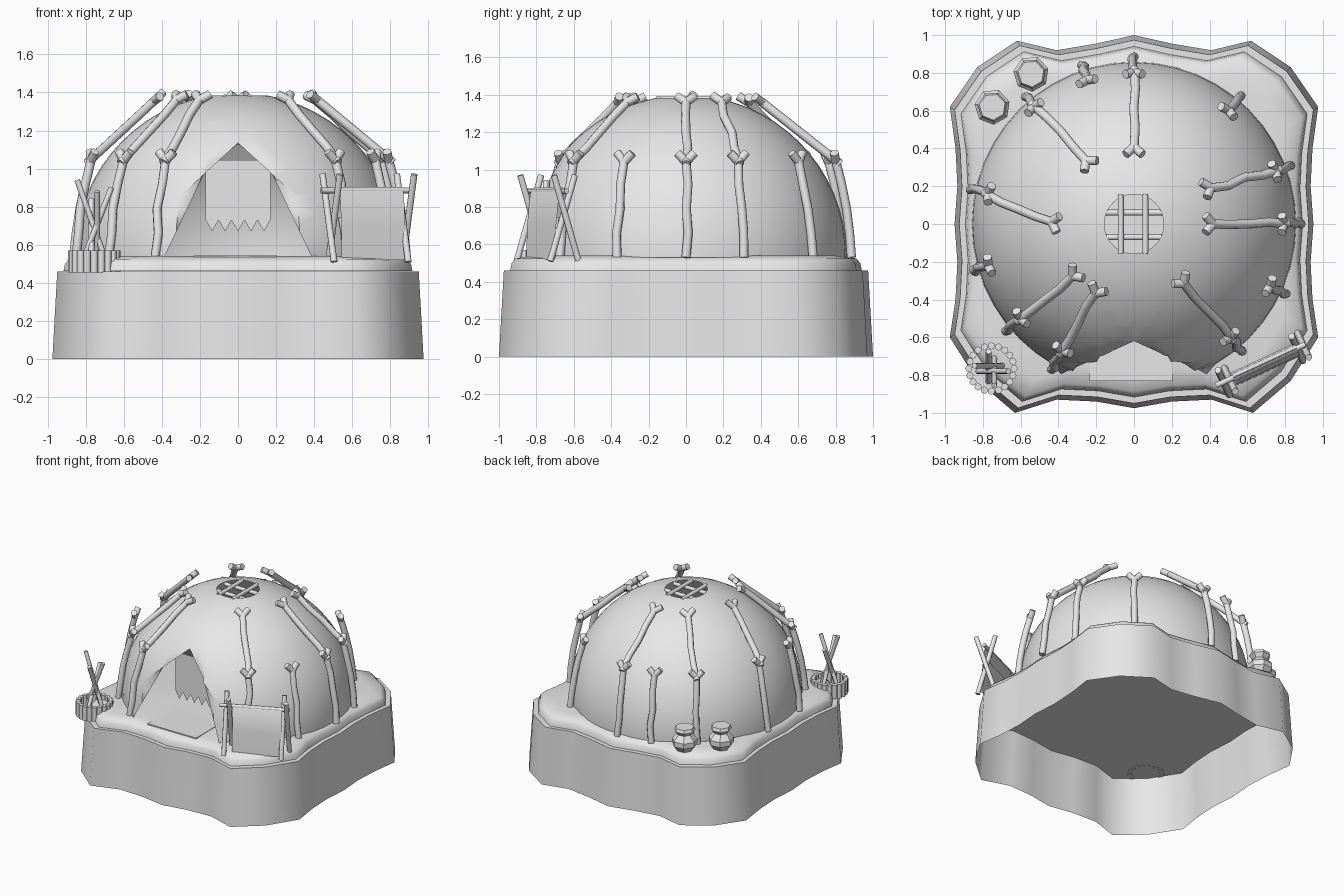
import bpy, bmesh, math, random
from mathutils import Vector

random.seed(4)
cube = bpy.data.objects.get("Cube")
if cube:
    bpy.data.objects.remove(cube, do_unlink=True)

clay = bpy.data.materials.new("plain_grey")
clay.use_nodes = True
GREY = (0.8, 0.8, 0.8, 1)
clay.diffuse_color = GREY
clay.node_tree.nodes["Principled BSDF"].inputs["Base Color"].default_value = GREY


def finish(obj, angle=None):
    obj.data.materials.clear()
    obj.data.materials.append(clay)
    bpy.ops.object.select_all(action='DESELECT')
    obj.select_set(True)
    bpy.context.view_layer.objects.active = obj
    if angle:
        bpy.ops.object.shade_smooth_by_angle(angle=math.radians(angle))
    return obj


def mesh_object(name, bm, angle=None):
    mesh = bpy.data.meshes.new(name)
    bm.to_mesh(mesh)
    bm.free()
    obj = bpy.data.objects.new(name, mesh)
    bpy.context.collection.objects.link(obj)
    return finish(obj, angle)


def rods(name, paths, radius, sides=2):
    """Round rods along point lists, joined in one mesh."""
    curve = bpy.data.curves.new(name, 'CURVE')
    curve.dimensions = '3D'
    curve.bevel_depth = radius
    curve.bevel_resolution = sides
    curve.use_fill_caps = True
    for path in paths:
        spline = curve.splines.new('POLY')
        spline.points.add(len(path) - 1)
        for point, co in zip(spline.points, path):
            point.co = (*co, 1)
    obj = bpy.data.objects.new(name, curve)
    bpy.context.collection.objects.link(obj)
    finish(obj)
    bpy.ops.object.convert(target='MESH')
    return finish(bpy.context.object, 50)


def loft(bm, rings, close=True):
    """Skin between rings of points."""
    loops = [[bm.verts.new(p) for p in ring] for ring in rings]
    n = len(loops[0])
    for low, high in zip(loops, loops[1:]):
        for i in range(n if close else n - 1):
            j = (i + 1) % n
            bm.faces.new((low[i], low[j], high[j], high[i]))
    return loops


# Rocky base: wavy outline, open underneath, with a soft raised top
half = [(0, 1), (.2, .955), (.41, .92), (.62, .97), (.83, .83), (.975, .62),
        (.945, .4), (.935, .2), (.95, 0), (.935, -.2), (.945, -.4), (.975, -.6),
        (.83, -.83), (.63, -1), (.41, -.93), (.2, -.94), (0, -.975)]
outline = (half + [(-x, y) for x, y in half[-2:0:-1]])[::-1]
layers = {"base": [(1, 0), (.974, .46)],
          "raised_ground": [(.94, .461), (.932, .5), (.91, .525), (.82, .54)]}
for name, profile in layers.items():
    bm = bmesh.new()
    loops = loft(bm, [[(x * s, y * s, z) for x, y in outline] for s, z in profile])
    bm.faces.new(loops[-1])
    mesh_object(name, bm, 65)

# Dome with smoke hole and pointed doorway
R, FLOOR = .858, .54
bm = bmesh.new()
bmesh.ops.create_uvsphere(bm, u_segments=48, v_segments=32, radius=R)
bmesh.ops.translate(bm, verts=bm.verts, vec=(0, 0, FLOOR))
for z, up in ((FLOOR - .01, -1), (1.383, 1)):
    bmesh.ops.bisect_plane(bm, geom=bm.verts[:] + bm.edges[:] + bm.faces[:], plane_co=(0, 0, z),
                           plane_no=(0, 0, up), clear_outer=True)
door_lines = []
for a, b in (((.39, .53), (.18, .97)), ((.18, .97), (0, 1.135))):
    for side in (1, -1):
        co = Vector((b[0] * side, 0, b[1]))
        no = Vector((abs(a[1] - b[1]) * side, 0, abs(a[0] - b[0]))).normalized()
        door_lines.append((co, no))
        front = [f for f in bm.faces if f.calc_center_median().y < 0]
        geom = set(front) | {e for f in front for e in f.edges} | {v for f in front for v in f.verts}
        bmesh.ops.bisect_plane(bm, geom=list(geom), plane_co=co, plane_no=no)
door = [f for f in bm.faces if f.calc_center_median().y < 0
        and all((f.calc_center_median() - co).dot(no) < 0 for co, no in door_lines)]
bmesh.ops.delete(bm, geom=door, context='FACES')
# Pull the door rim onto two straight panels
for v in bm.verts:
    on_line = any(abs((v.co - co).dot(no)) < .002 for co, no in door_lines)
    if v.is_boundary and on_line and v.co.y < 0 and abs(v.co.x) < .4 and v.co.z < 1.2:
        v.co.y = -.62 - .45 * abs(v.co.x)
mesh_object("dome", bm, 40)

# Smoke hole lattice
bars = []
for t in (-.07, .06):
    w = math.sqrt(.17 ** 2 - t * t)
    bars += [[(t, -w, 1.375), (t, w, 1.375)], [(-w, t, 1.36), (w, t, 1.36)]]
rods("smoke_hole_lattice", bars, .016)

# Door curtain with ragged hem, folded forward at the top
bm = bmesh.new()
teeth = 10
hem = [(-.17 + .34 * i / teeth, -.56, .73 if i % 2 == 0 else .67) for i in range(teeth + 1)]
rail = [(x, y, 1.04) for x, y, z in hem]
loops = loft(bm, [hem, rail], close=False)
peak = bm.verts.new((0, -.62, 1.13))
for a, b in zip(loops[1], loops[1][1:]):
    bm.faces.new((a, b, peak))
mesh_object("door_curtain", bm)

# Door mat
bm = bmesh.new()
bmesh.ops.create_cube(bm, size=1)
for v in bm.verts:
    v.co = (v.co.x * .44 - .015, v.co.y * .35 - .655, v.co.z * .008 + .54)
mesh_object("door_mat", bm)


# Forked poles leaning on the dome
def forked_pole(name, start, end, radius, bow):
    start, end = Vector(start), Vector(end)
    along = (end - start).normalized()
    out = Vector((end.x, end.y, 0)).normalized()
    side = along.cross(out + Vector((0, 0, .6))).normalized()
    path = [start]
    for t in (.25, .5, .75):
        path.append(start.lerp(end, t) + side * random.uniform(-.014, .014)
                    + out * bow * math.sin(math.pi * t))
    path.append(end)
    arms = [[end - along * .01, end + along * .04 + side * s * .045] for s in (1, -1)]
    rods(name, [path] + arms, radius)


poles = [(-.53, .62, -.25, .33), (0, .8, 0, .4), (-.77, .16, -.43, .01), (-.6, -.5, -.32, -.27),
         (-.38, -.67, -.2, -.36), (.51, -.6, .26, -.31), (.79, 0, .41, 0), (.75, .28, .4, .19),
         (-.25, .76), (.5, .6), (-.77, -.22), (.72, -.33)]
for i, (x, y, *top) in enumerate(poles):
    k = .885 / math.hypot(x, y)
    forked_pole(f"lower_pole_{i + 1}", (x * k, y * k, .53), (x, y, 1.05), .024, .016)
    if top:
        forked_pole(f"upper_pole_{i + 1}", (x * 1.03, y * 1.03, 1.03), (*top, 1.365), .024, 0)

# Drying rack: crossed posts, bar and hide
left, right = Vector((.49, -.83, 0)), Vector((.88, -.65, 0))
u = (right - left).normalized()
v = Vector((-u.y, u.x, 0))
up = Vector((0, 0, 1))
posts = []
for c in (left, right):
    for s in (1, -1):
        posts.append([c + v * s * .075 + u * s * .018 + up * .51,
                      c - v * s * .07 + u * s * .018 + up * .97])
rods("rack_posts", posts, .018)
rods("rack_bar", [[left - u * .06 + up * .885, right + u * .03 + up * .885]], .015)
bm = bmesh.new()
drape = [(-.045, .52), (-.04, .7), (-.022, .87), (0, .903), (.022, .87), (.03, .74)]
loft(bm, [[c + v * d + up * z for c in (left + u * .04, right - u * .02)] for d, z in drape], close=False)
mesh_object("rack_hide", bm, 40)

# Basket of upright rods holding firewood
bx, by = -.755, -.765
ring = [(bx + .12 * math.cos(a), by + .12 * math.sin(a))
        for a in (math.tau * i / 20 for i in range(20))]
rods("basket_wall", [[(x, y, .455), (x, y, .57)] for x, y in ring], .019)
bm = bmesh.new()
bmesh.ops.create_circle(bm, cap_ends=True, segments=20, radius=.12)
bmesh.ops.translate(bm, verts=bm.verts, vec=(bx, by, .48))
mesh_object("basket_floor", bm)
wood = [(.07, -.09, .015, .94), (-.07, .09, -.015, .9)]
sticks = [[(bx + a, by + o, .49), (bx + b, by + o, z)] for a, b, o, z in wood]
sticks += [[(bx + o, by + a, .49), (bx + o, by + b, z - .06)] for a, b, o, z in wood]
rods("firewood", sticks, .015)

# Faceted clay pots with flat lids
pot_profile = [(.055, 0), (.095, .05), (.095, .09), (.055, .135), (.08, .165), (.07, .19)]
for i, (px, py) in enumerate(((-.545, .795), (-.75, .62))):
    bm = bmesh.new()
    angles = [math.tau * k / 7 + .3 for k in range(7)]
    loops = loft(bm, [[(px + r * math.cos(a), py + r * math.sin(a), z + .525) for a in angles]
                      for r, z in pot_profile])
    bm.faces.new(loops[0][::-1])
    bm.faces.new(loops[-1])
    mesh_object(f"pot_{i + 1}", bm)
